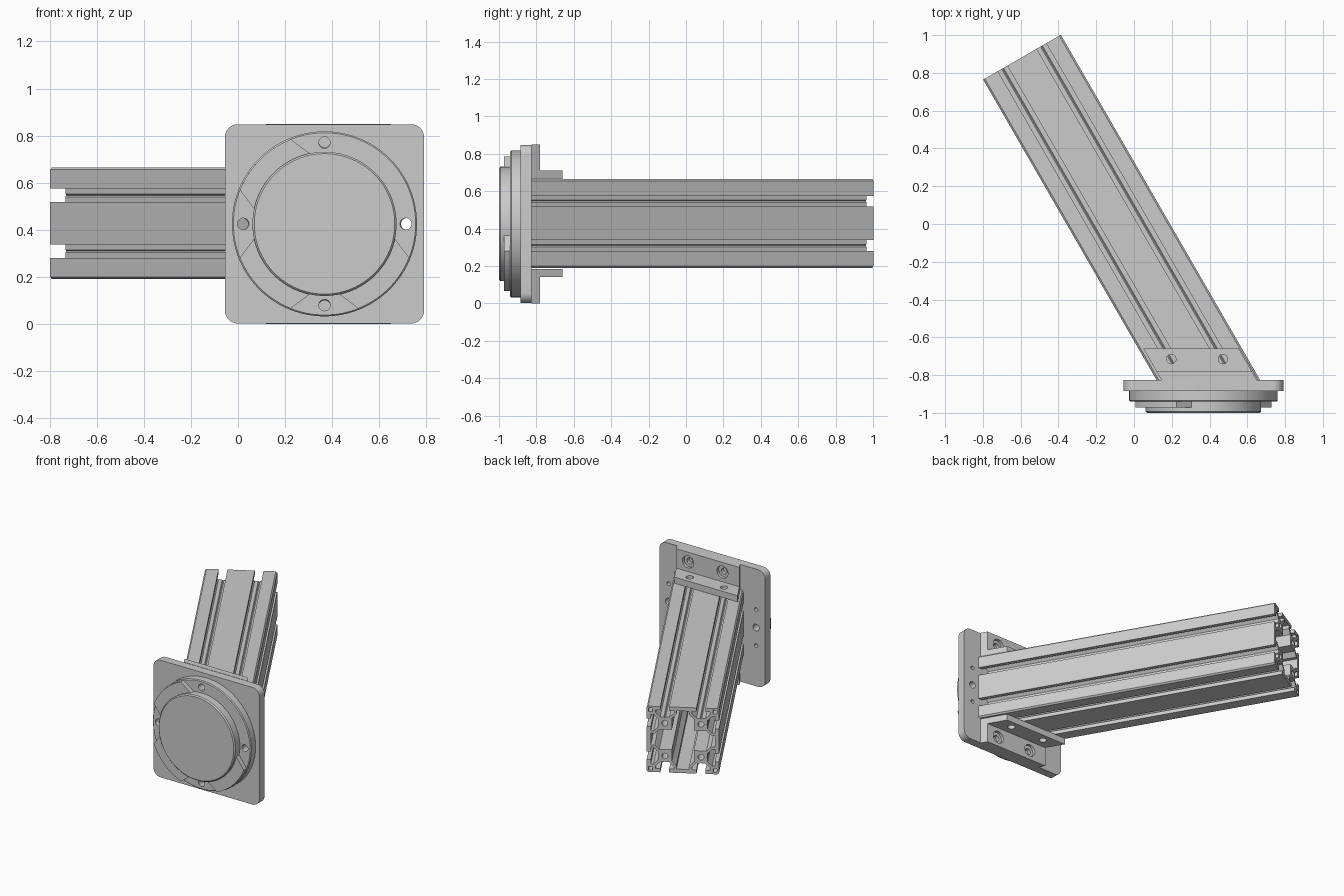
import bpy, bmesh
from math import cos, sin, pi, radians
from mathutils import Matrix, Vector

if "Cube" in bpy.data.objects:
    bpy.data.objects.remove(bpy.data.objects["Cube"])

CX, CZ, BACK = 0.3675, 0.425, -0.825      # plate centre and its rear face
SH = 0.57735                              # slant of the 30 degree mitre


def circle(r, x=0, y=0, n=24):
    return [(x + r * cos(2 * pi * i / n), y + r * sin(2 * pi * i / n)) for i in range(n)]


def arc(r, a, b, n=14):
    return [(r * cos(radians(a + (b - a) * i / n)), r * sin(radians(a + (b - a) * i / n)))
            for i in range(n + 1)]


def finish(ob):
    bpy.ops.object.select_all(action='DESELECT')
    ob.select_set(True)
    bpy.context.view_layer.objects.active = ob
    bpy.ops.object.shade_smooth_by_angle(angle=radians(28))


def slab(name, loops, depth, matrix, taper=1.0, mitre=0.0):
    """Filled outline (inner loops become holes) extruded along local z."""
    cu = bpy.data.curves.new(name + "_outline", 'CURVE')
    cu.dimensions, cu.fill_mode, cu.extrude = '2D', 'BOTH', depth / 2
    for loop in loops:
        sp = cu.splines.new('POLY')
        sp.points.add(len(loop) - 1)
        for p, (x, y) in zip(sp.points, loop):
            p.co = (x, y, 0, 1)
        sp.use_cyclic_u = True
    tmp = bpy.data.objects.new(name + "_outline", cu)
    bpy.context.collection.objects.link(tmp)
    dg = bpy.context.evaluated_depsgraph_get()
    me = bpy.data.meshes.new_from_object(tmp.evaluated_get(dg))
    bpy.data.objects.remove(tmp)
    bm = bmesh.new()
    bm.from_mesh(me)
    bmesh.ops.remove_doubles(bm, verts=bm.verts, dist=1e-5)
    for v in bm.verts:
        if v.co.z > 0:
            v.co.x *= taper
            v.co.y *= taper
            v.co.z = depth
        else:
            v.co.z = mitre * v.co.x
    bmesh.ops.recalc_face_normals(bm, faces=bm.faces)
    bm.to_mesh(me)
    bm.free()
    me.name = name
    ob = bpy.data.objects.new(name, me)
    bpy.context.collection.objects.link(ob)
    ob.matrix_world = matrix
    finish(ob)
    return ob


def front(y):
    return Matrix.Translation((CX, y, CZ)) @ Matrix.Rotation(pi / 2, 4, 'X')


# Square mounting plate with rounded corners and side holes
hw, rad = 0.423, 0.055
outline = []
for k, (sx, sy) in enumerate([(1, 1), (-1, 1), (-1, -1), (1, -1)]):
    outline += [(sx * (hw - rad) + x, sy * (hw - rad) + y)
                for x, y in arc(rad, 90 * k, 90 * k + 90, 8)]
holes = [circle(0.025, s * 0.35) for s in (-1, 1)]
holes += [circle(0.014, s * 0.35, t * 0.13, 16) for s in (-1, 1) for t in (-1, 1)]
slab("mounting_plate", [outline] + holes, 0.06, front(BACK))

# Round flange with four holes and a chamfered rim
bolt = [circle(0.025, 0.35 * x, 0.35 * y) for x, y in [(1, 0), (0, 1), (-1, 0), (0, -1)]]
slab("flange_ring", [circle(0.393, n=96)] + bolt, 0.049, front(-0.885))
slab("flange_ring_rim", [circle(0.393, n=96)] + bolt, 0.006, front(-0.934), taper=0.985)

# Central disc with a chamfered edge
slab("centre_disc", [circle(0.306, n=96)], 0.052, front(-0.94))
slab("centre_disc_rim", [circle(0.306, n=96)], 0.008, front(-0.992), taper=0.975)

# Three raised locking segments; the upper right quarter stays open
for i, a in enumerate((135, 225, 315)):
    seg = arc(0.387, a - 23.2, a + 23.2) + arc(0.303, a + 33.6, a - 33.6)
    slab(f"locking_segment_{i + 1}", [seg], 0.032, front(-0.94))

# Slotted beam: one side of the section, repeated four times
h, sc = 0.2375, 0.1187
half = [(0.029, 0), (0.029, 0.027), (0.06, 0.027), (0.06, 0.045),
        (0.03, 0.075), (0.006, 0.075), (0, 0.081)]
side = [(h - 0.01, h)]
for c in (sc, -sc):
    side += [(c + x, h - d) for x, d in half]
    side += [(c - x, h - d) for x, d in half[-2::-1]]
side.append((-h + 0.01, h))
quarter = [(0.042, 0.21), (0.042, 0.185), (0.072, 0.155), (0.072, 0.072)]
quarter += [(y, x) for x, y in quarter[-2::-1]]


def around(points):
    out = []
    for k in range(4):
        c, s = (1, 0, -1, 0)[k], (0, 1, 0, -1)[k]
        out += [(c * x - s * y, s * x + c * y) for x, y in points]
    return out


loops = [around(side), around(quarter[::-1])]
for sx in (-1, 1):
    for sy in (-1, 1):
        loops.append(circle(0.02, sx * sc, sy * sc, 20))
        loops.append([(sx * 0.212 + x, sy * 0.212 + y) for x, y in
                      [(-.013, -.013), (.013, -.013), (.013, .013), (-.013, .013)]])
W = Vector((-0.5, 0.8660254, 0))
U = Vector((0, 0, 1)).cross(W)
m = Matrix((U, Vector((0, 0, 1)), W)).transposed().to_4x4()
m.translation = (0.393, BACK, 0.4275)
slab("slotted_beam", loops, 1.972, m, mitre=SH)


# Slanted angle brackets above and below the beam
def drill(ob, loc, r, depth, axis_y):
    bpy.ops.mesh.primitive_cylinder_add(vertices=32, radius=r, depth=depth, location=loc,
                                        rotation=(pi / 2 if axis_y else 0, 0, 0))
    cutter = bpy.context.object
    cutter.hide_render = True
    mod = ob.modifiers.new("hole", 'BOOLEAN')
    mod.operation, mod.solver, mod.object = 'DIFFERENCE', 'EXACT', cutter
    bpy.context.view_layer.objects.active = ob
    bpy.ops.object.modifier_apply(modifier=mod.name)
    bpy.data.objects.remove(cutter)


section = [(BACK, 0.24), (-0.66, 0.24), (-0.66, 0.285), (-0.78, 0.285),
           (-0.78, 0.425), (BACK, 0.425)]
for name, s in (("upper_bracket", 1), ("lower_bracket", -1)):
    bm = bmesh.new()
    ends = [[bm.verts.new((x0 - SH * (y - BACK), y, CZ + s * d)) for y, d in section]
            for x0 in (0.145, 0.65)]
    for e in ends:
        bm.faces.new(e)
    for i in range(6):
        j = (i + 1) % 6
        bm.faces.new((ends[0][i], ends[0][j], ends[1][j], ends[1][i]))
    bmesh.ops.recalc_face_normals(bm, faces=bm.faces)
    me = bpy.data.meshes.new(name)
    bm.to_mesh(me)
    bm.free()
    ob = bpy.data.objects.new(name, me)
    bpy.context.collection.objects.link(ob)
    for x in (0.255, 0.53):                # counterbored plate screws
        drill(ob, (x, -0.76, CZ + s * 0.355), 0.044, 0.08, True)
        drill(ob, (x, -0.80, CZ + s * 0.355), 0.022, 0.10, True)
    for x in (0.197, 0.471):               # beam screw holes over the slots
        drill(ob, (x, -0.715, CZ + s * 0.262), 0.025, 0.12, False)
    finish(ob)
